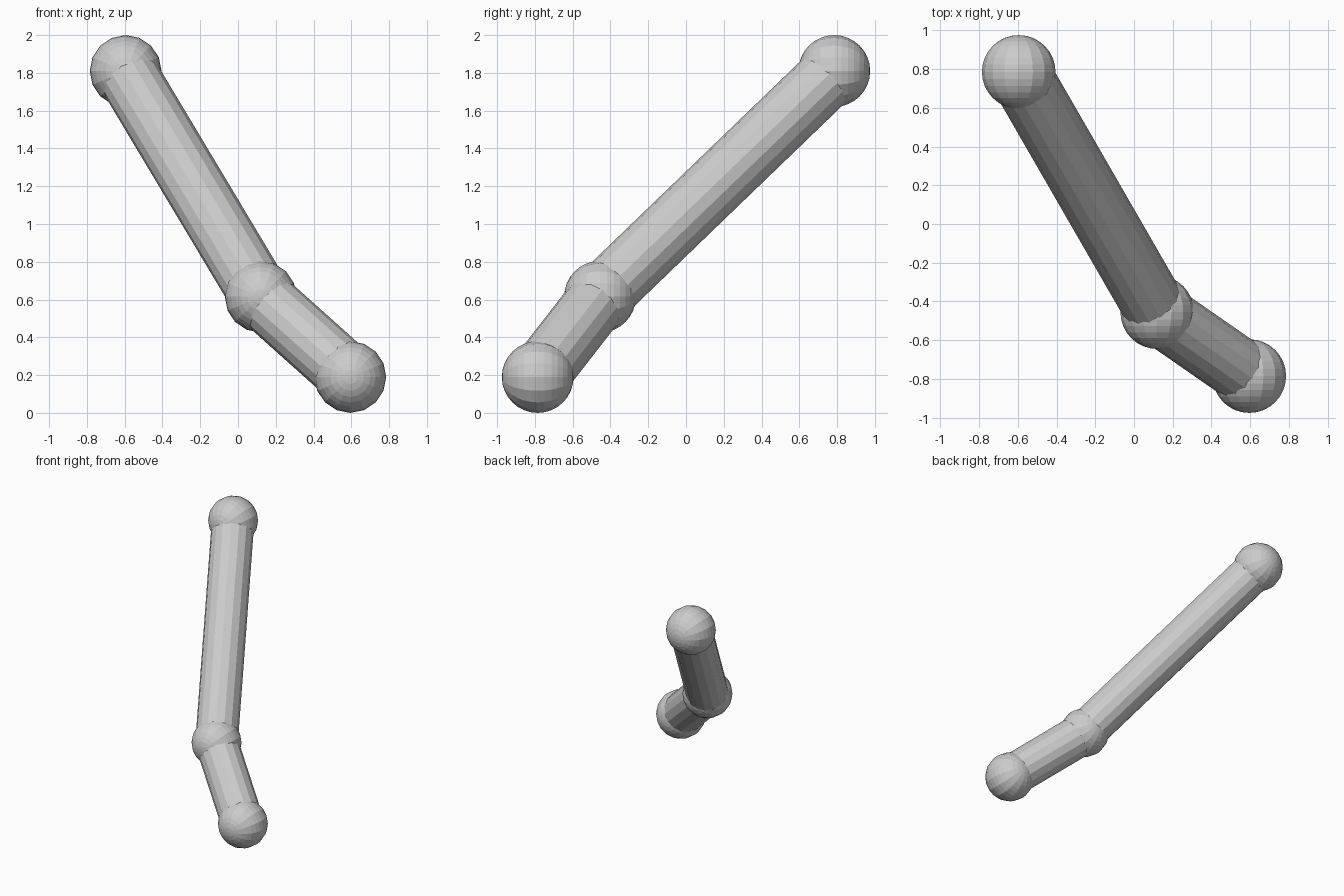
import bpy
import math
from mathutils import Vector

if "Cube" in bpy.data.objects:
    bpy.data.objects.remove(bpy.data.objects["Cube"])

# Joint centres, top to bottom
TOP = Vector((-0.595, 0.785, 1.81))
MID = Vector((0.12, -0.455, 0.615))
END = Vector((0.595, -0.785, 0.19))
BALL_R = 0.19
ROD_R = 0.162


def ball(name, pos):
    # faceted ball with its poles along y
    bpy.ops.mesh.primitive_uv_sphere_add(
        segments=16, ring_count=16, radius=BALL_R,
        location=pos, rotation=(math.pi / 2, 0, 0))
    bpy.context.object.name = name


def rod(name, a, b):
    # faceted rod running between two joint centres
    d = b - a
    bpy.ops.mesh.primitive_cylinder_add(
        vertices=16, radius=ROD_R, depth=d.length, location=(a + b) / 2,
        rotation=d.to_track_quat('Z', 'Y').to_euler())
    bpy.context.object.name = name


# Ball joints
for name, pos in (("top_ball", TOP), ("middle_ball", MID), ("bottom_ball", END)):
    ball(name, pos)

# Connecting rods
rod("long_rod", TOP, MID)
rod("short_rod", MID, END)
